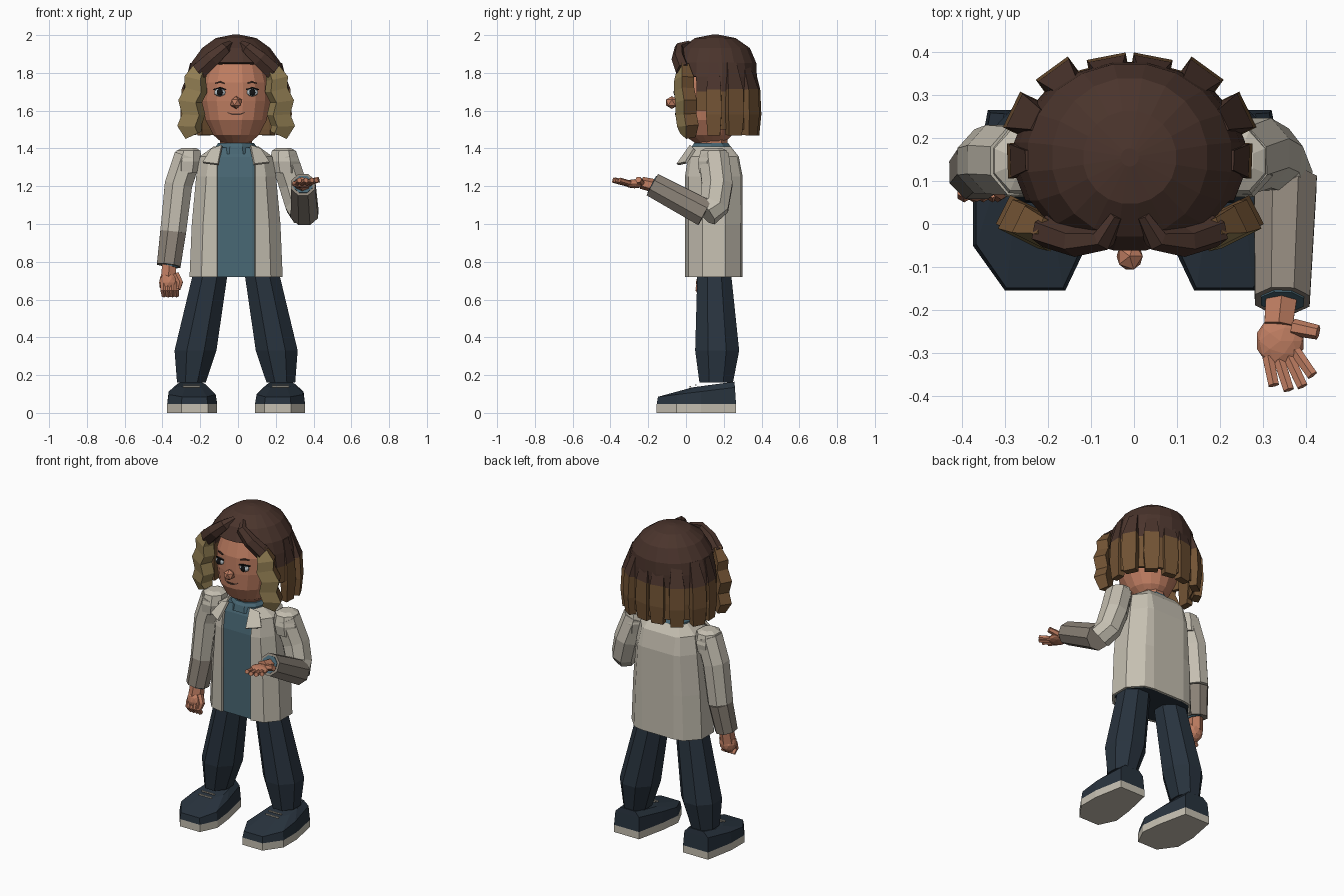
import bpy, bmesh, math
from mathutils import Vector, Matrix

if "Cube" in bpy.data.objects:
    bpy.data.objects.remove(bpy.data.objects["Cube"])

CX = -0.01  # body centre line
SIDES = ((-1, "right"), (1, "left"))


def mat(name, rgb):
    m = bpy.data.materials.new(name)
    lin = [((c / 255 + 0.055) / 1.055) ** 2.4 for c in rgb]
    m.diffuse_color = (*lin, 1)
    m.use_nodes = True
    m.node_tree.nodes["Principled BSDF"].inputs["Base Color"].default_value = m.diffuse_color
    return m


HAIR = mat("dark brown hair", (74, 52, 44))
BROWN = mat("light brown hair", (114, 83, 52))
GOLD = mat("golden hair", (148, 128, 84))
SKIN = mat("skin", (192, 126, 98))
CREAM = mat("cream cloth", (197, 191, 177))
TAUPE = mat("taupe cloth", (140, 131, 120))
TEAL = mat("teal cloth", (73, 104, 117))
NAVY = mat("navy cloth", (40, 51, 62))
BLACK = mat("black", (18, 18, 20))
WHITE = mat("eye white", (190, 200, 205))


def finish(name, bm, mats, rule=None, thick=0):
    bmesh.ops.recalc_face_normals(bm, faces=bm.faces)
    if rule:
        for f in bm.faces:
            f.material_index = rule(f.calc_center_median(), f.normal)
    me = bpy.data.meshes.new(name)
    bm.to_mesh(me)
    bm.free()
    ob = bpy.data.objects.new(name, me)
    bpy.context.collection.objects.link(ob)
    for m in mats:
        me.materials.append(m)
    if thick:
        mod = ob.modifiers.new("thickness", 'SOLIDIFY')
        mod.thickness, mod.offset = thick, 0
    return ob


def skin_rings(name, rings, mats, rule=None, closed=True, caps=(0, -1), thick=0, keep=None):
    """Join rings of points with quads."""
    bm = bmesh.new()
    vs = [[bm.verts.new(p) for p in r] for r in rings]
    n = len(vs[0])
    for a, b in zip(vs, vs[1:]):
        for i in range(n if closed else n - 1):
            j = (i + 1) % n
            q = (a[i], a[j], b[j], b[i])
            c = sum((v.co for v in q), Vector()) / 4
            if keep is None or keep(c):
                bm.faces.new(q)
    for k in caps:
        bm.faces.new(vs[k])
    loose = [v for v in bm.verts if not v.link_faces]
    bmesh.ops.delete(bm, geom=loose, context='VERTS')
    return finish(name, bm, mats, rule, thick)


def oval(x, y, z, rx, ry, n):
    """Horizontal ring with a flat side at the front."""
    return [(x + rx * math.sin(a), y - ry * math.cos(a), z)
            for a in ((i + 0.5) * math.tau / n for i in range(n))]


def sweep(name, path, radii, mats, n=8, flat=1.0, rule=None, ref=None):
    """Tapered tube along a path; flat scales it along the ref direction."""
    pts = [Vector(p) for p in path]
    d = (pts[-1] - pts[0]).normalized()
    ref = Vector(ref or ((0, 0, 1) if abs(d.y) > 0.6 else (0, 1, 0)))
    rings = []
    for i, p in enumerate(pts):
        t = (pts[min(i + 1, len(pts) - 1)] - pts[max(i - 1, 0)]).normalized()
        u = t.cross(ref).normalized()
        w = u.cross(t)
        r = radii[i]
        angs = [(k + 0.5) * math.tau / n for k in range(n)]
        rings.append([p + u * r * math.cos(a) + w * r * flat * math.sin(a) for a in angs])
    return skin_rings(name, rings, mats, rule)


def ball(name, c, r, m, sub=2):
    bm = bmesh.new()
    bmesh.ops.create_icosphere(bm, subdivisions=sub, radius=1,
                               matrix=Matrix.Translation(c) @ Matrix.Diagonal((*r, 1)))
    return finish(name, bm, [m])


# Head and neck
skin_rings("neck", [oval(CX, 0.135, z, 0.085, 0.088, 10) for z in (1.34, 1.50)], [SKIN])
head = [(1.43, .075, .08, .125), (1.47, .122, .13, .115), (1.55, .165, .165, .11), (1.65, .185, .175, .115),
        (1.75, .18, .172, .115), (1.85, .15, .15, .125), (1.93, .08, .08, .14)]
skin_rings("head", [oval(CX, cy, z, rx, ry, 16) for z, rx, ry, cy in head], [SKIN])
ball("nose", (CX, -0.075, 1.643), (.034, .036, .034), SKIN, 1)
sweep("mouth", [(CX - .045, -.05, 1.590), (CX - .018, -.055, 1.580), (CX + .018, -.055, 1.580),
                (CX + .045, -.05, 1.590)], [.003, .006, .006, .003], [HAIR], 4)
for s, side in SIDES:
    ex = CX + s * 0.086
    ball(side + "_eye", (ex, -.044, 1.697), (.031, .018, .022), WHITE)
    ball(side + "_pupil", (ex, -.056, 1.697), (.017, .010, .019), BLACK)
    sweep(side + "_eyelid", [(ex - s * .033, -.052, 1.712), (ex, -.057, 1.721), (ex + s * .033, -.032, 1.712)],
          [.004, .006, .004], [BLACK], 4)
    sweep(side + "_eyebrow", [(CX + s * .062, -.050, 1.745), (CX + s * .085, -.044, 1.752),
                              (CX + s * .11, -.026, 1.745)], [.005, .006, .004], [HAIR], 4)

# Hair shell, open at the face
HY = 0.155
shell = [(1.992, .02, .02), (1.975, .105, .105), (1.925, .175, .178), (1.85, .23, .21), (1.78, .25, .213),
         (1.70, .262, .212), (1.60, .262, .215), (1.50, .255, .212)]
skin_rings("hair_cap", [oval(CX, HY, z, rx, ry, 20) for z, rx, ry in shell], [HAIR, BROWN],
           lambda c, n: int(c.z < 1.70), caps=(0,), thick=0.02,
           keep=lambda c: c.z > 1.87 or c.y > (1.85 - c.z) * 0.40)

# Broad chunky locks around the sides and back
for k, (deg, out, r) in enumerate(((11, .98, .062), (36, 1.06, .062), (64, 1.05, .062), (92, .98, .055))):
    for s, side in SIDES:
        a = math.radians(deg)
        path = [(CX + s * .26 * f * math.sin(a), HY + .212 * f * math.cos(a), z)
                for f, z in ((.88, 1.85), (out, 1.71), (out + .02, 1.58), (out, 1.47))]
        sweep(f"{side}_back_lock_{k + 1}", path, [r * .6, r, r * 1.05, r * .85], [HAIR, BROWN], 4, .6,
              lambda c, n: int(c.z < 1.70), (s * math.sin(a), math.cos(a), 0))

# Parted fringe flowing into wavy front locks
for s, side in SIDES:
    fringe = [(.03, .02, 1.955), (.06, -.035, 1.93), (.125, -.04, 1.875), (.195, -.015, 1.81)]
    sweep(side + "_fringe", [(CX + s * x, y, z) for x, y, z in fringe], [.018, .034, .046, .05], [HAIR], 6, .8)
    lock = [(.185, -.015, 1.84), (.217, -.01, 1.77), (.212, -.01, 1.71), (.243, 0, 1.65),
            (.225, .0, 1.58), (.248, .01, 1.52), (.225, .01, 1.47)]
    sweep(side + "_front_lock", [(CX + s * x, y, z) for x, y, z in lock],
          [.04, .068, .07, .074, .072, .074, .055], [BROWN, GOLD], 4, .72,
          lambda c, n: int(n.y < -0.3), (-s * .45, .9, 0))

# Shirt and open jacket share one half section
HALF = [(0, -1), (.75, -.88), (1, -.4), (1, .4), (.7, .92), (.25, 1)]
BODY = [(.72, .24, .146, .147), (1.0, .228, .146, .147), (1.25, .205, .146, .147),
        (1.355, .185, .128, .145), (1.405, .115, .098, .135)]


def section(z, rx, ry, cy, gap, k=1.0):
    half = [(gap if i == 0 else max(x * rx * k, gap + .01), y * ry * k + cy, z) for i, (x, y) in enumerate(HALF)]
    return [(CX + x, y, z) for x, y, z in half] + [(CX - x, y, z) for x, y, z in reversed(half)]


skin_rings("shirt", [section(*b, .085, .95) for b in BODY], [TEAL, NAVY], lambda c, n: int(n.z < -.6))
skin_rings("jacket", [section(*b, .10 if b[0] < 1.4 else .085) for b in BODY], [CREAM],
           closed=False, caps=(), thick=.014)
skin_rings("turtleneck", [oval(CX, .133, z, r, r, 10) for z, r in ((1.37, .118), (1.41, .108), (1.428, .095))], [TEAL])
for s, side in SIDES:
    bm = bmesh.new()
    bm.faces.new([bm.verts.new((CX + s * x, y, z)) for x, y, z in
                  ((.075, .025, 1.415), (.13, .045, 1.395), (.175, .0, 1.325), (.095, -.045, 1.315))])
    finish(side + "_collar_flap", bm, [CREAM], thick=.014)

# Legs and shoes
LEG = [(.86, .125, .15, .095, .096), (.72, .14, .15, .10, .098), (.33, .215, .165, .12, .126),
       (.16, .237, .16, .082, .096)]
SOLE = [(-.085, -.155), (.055, -.155), (.13, -.05), (.13, .08), (.095, .265), (-.08, .265), (-.12, .08), (-.135, -.05)]
for s, side in SIDES:
    skin_rings(side + "_trouser_leg", [oval(CX + s * x, y, z, rx, ry, 8) for z, x, y, rx, ry in LEG], [NAVY])
    fx = CX + s * .235
    base = [(fx + s * x, y) for x, y in SOLE]
    skin_rings(side + "_sole", [[(x, y, z) for x, y in base] for z in (0, .046)], [CREAM])
    low = [(x, y, .046) for x, y in base]
    mid = [(fx + (x - fx) * .94, .06 + (y - .06) * .97, .085 + .05 * (y + .155) / .42) for x, y in base]
    top = [(fx + (x - fx) * .60, .145 + (y - .055) * .53, .135 + .03 * (y + .155) / .42) for x, y in base]
    skin_rings(side + "_shoe", [low, mid, top], [NAVY])
    for i in range(2):
        y, z = .052 - .03 * i, .148 - .009 * i
        sweep(f"{side}_lace_{i + 1}", [(fx - .045, y, z), (fx + .045, y, z)], [.005, .005], [CREAM], 4)

# Shoulder caps
for s, side in SIDES:
    skin_rings(side + "_shoulder", [oval(CX + s * x, .147, z, r, r * 1.1, 8) for x, z, r in
                                    ((.25, 1.403, .04), (.252, 1.388, .068), (.256, 1.33, .083), (.262, 1.27, .076))],
               [CREAM])

# Lowered right arm
sweep("right_upper_sleeve", [(-.265, .147, 1.36), (-.315, .15, 1.21), (-.343, .145, .96)],
      [.078, .079, .074], [CREAM], 8, 1.1)
sweep("right_lower_sleeve", [(-.343, .145, .96), (-.367, .12, .78)], [.074, .068], [TAUPE])
sweep("right_cuff_lining", [(-.36, .122, .80), (-.366, .12, .777)], [.052, .052], [TEAL])
sweep("right_wrist", [(-.362, .12, .81), (-.37, .105, .70)], [.042, .046], [SKIN], 6)
ball("right_palm", (-.366, .10, .69), (.054, .048, .058), SKIN)
for i in range(4):
    x = -.395 + i * .022
    sweep(f"right_finger_{i + 1}", [(x, .078, .69), (x, .068, .65), (x + .004, .09, .62)], [.018, .018, .015], [SKIN], 6)
sweep("right_thumb", [(-.33, .09, .735), (-.308, .075, .69), (-.318, .065, .655)], [.02, .019, .015], [SKIN], 6)

# Raised left arm with open hand
sweep("left_upper_sleeve", [(.24, .147, 1.36), (.29, .165, 1.21), (.322, .15, 1.10), (.345, .10, 1.06)],
      [.078, .080, .077, .074], [CREAM], 8, 1.1)
sweep("left_lower_sleeve", [(.352, .10, 1.058), (.345, -.178, 1.208)], [.079, .069], [TAUPE])
sweep("left_cuff_lining", [(.346, -.15, 1.194), (.345, -.181, 1.210)], [.054, .054], [TEAL])
sweep("left_wrist", [(.345, -.15, 1.198), (.336, -.235, 1.218)], [.043, .038], [SKIN], 6, .85)
ball("left_palm", (.34, -.272, 1.213), (.057, .06, .024), SKIN)
for i, (x0, y0, x1, y1) in enumerate(((.312, -.31, .325, -.375), (.338, -.318, .36, -.386),
                                      (.36, -.31, .392, -.378), (.375, -.295, .415, -.352))):
    sweep(f"left_finger_{i + 1}", [(x0, y0, 1.215), (x1, y1, 1.232)], [.015, .014], [SKIN], 6)
sweep("left_thumb", [(.37, -.24, 1.22), (.428, -.252, 1.235)], [.02, .017], [SKIN], 6)
